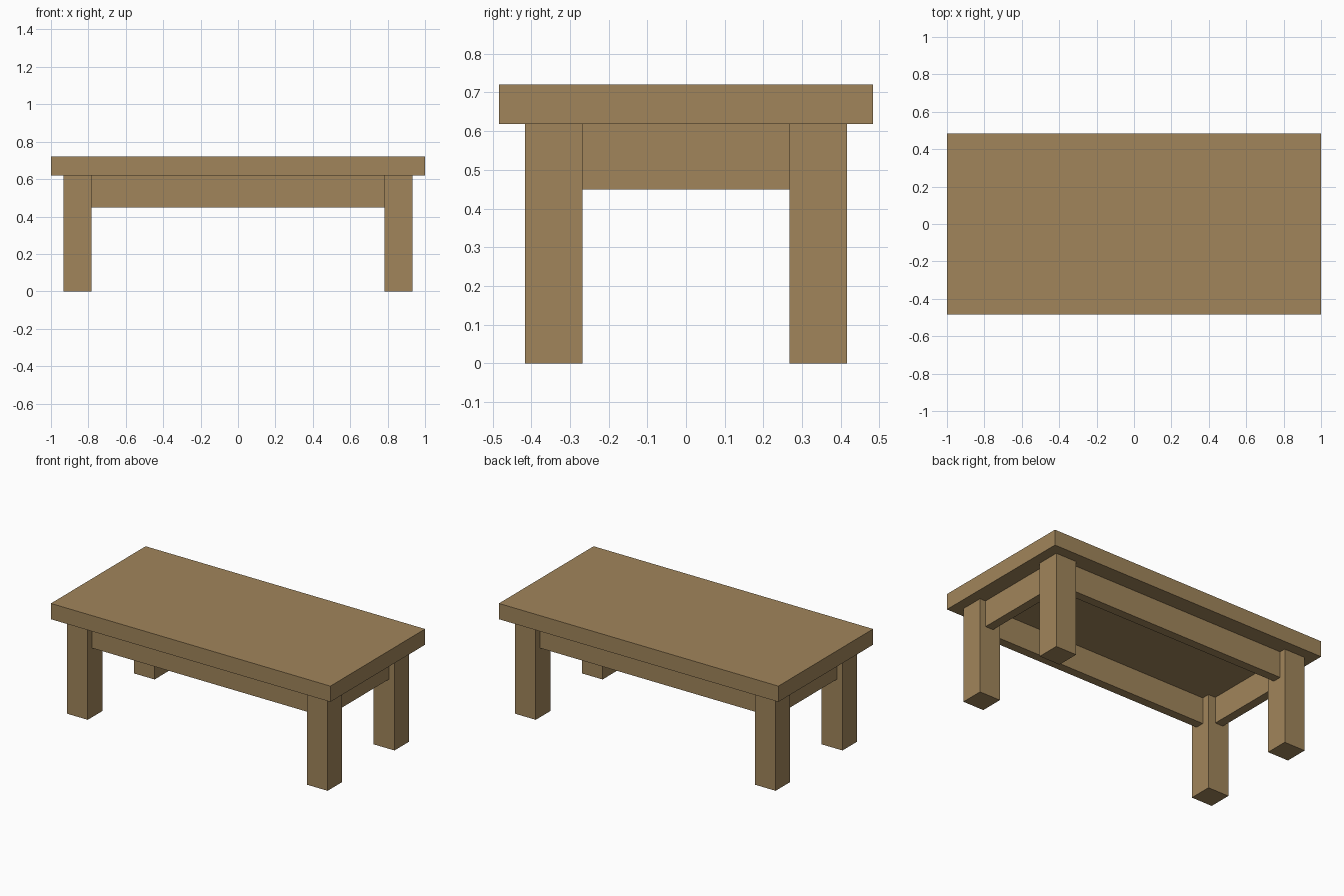
import bpy

if "Cube" in bpy.data.objects:
    bpy.data.objects.remove(bpy.data.objects["Cube"])

# Single wood colour
wood = bpy.data.materials.new("brown wood")
wood.diffuse_color = (0.356, 0.235, 0.104, 1)
wood.use_nodes = True
wood.node_tree.nodes["Principled BSDF"].inputs["Base Color"].default_value = wood.diffuse_color


def box(name, x0, x1, y0, y1, z0, z1):
    """Axis-aligned box between two corners."""
    bpy.ops.mesh.primitive_cube_add(size=1)
    ob = bpy.context.object
    ob.name = name
    for v in ob.data.vertices:
        v.co = (x0 if v.co.x < 0 else x1,
                y0 if v.co.y < 0 else y1,
                z0 if v.co.z < 0 else z1)
    ob.data.materials.append(wood)
    return ob


HX, HY = 1.0, 0.484           # tabletop half size
TOP, UNDER = 0.721, 0.619     # tabletop heights
LX, LY = 0.933, 0.416         # outer leg faces
LEG = 0.149                   # leg width
IX, IY = LX - LEG, LY - LEG   # inner leg faces
APRON_Z = 0.449               # bottom of aprons
SET, THICK = 0.041, 0.057     # apron setback and thickness

# Tabletop
box("tabletop", -HX, HX, -HY, HY, UNDER, TOP)

# Four square legs
for sx, side in ((-1, "left"), (1, "right")):
    for sy, end in ((-1, "front"), (1, "back")):
        xs, ys = sorted((sx * IX, sx * LX)), sorted((sy * IY, sy * LY))
        box(f"{end}_{side}_leg", *xs, *ys, 0, UNDER)

# Aprons between the legs
for s, end, side in ((-1, "front", "left"), (1, "back", "right")):
    ys = sorted((s * (LY - SET), s * (LY - SET - THICK)))
    box(f"{end}_apron", -IX, IX, *ys, APRON_Z, UNDER)
    xs = sorted((s * (LX - SET), s * (LX - SET - THICK)))
    box(f"{side}_apron", *xs, -IY, IY, APRON_Z, UNDER)
